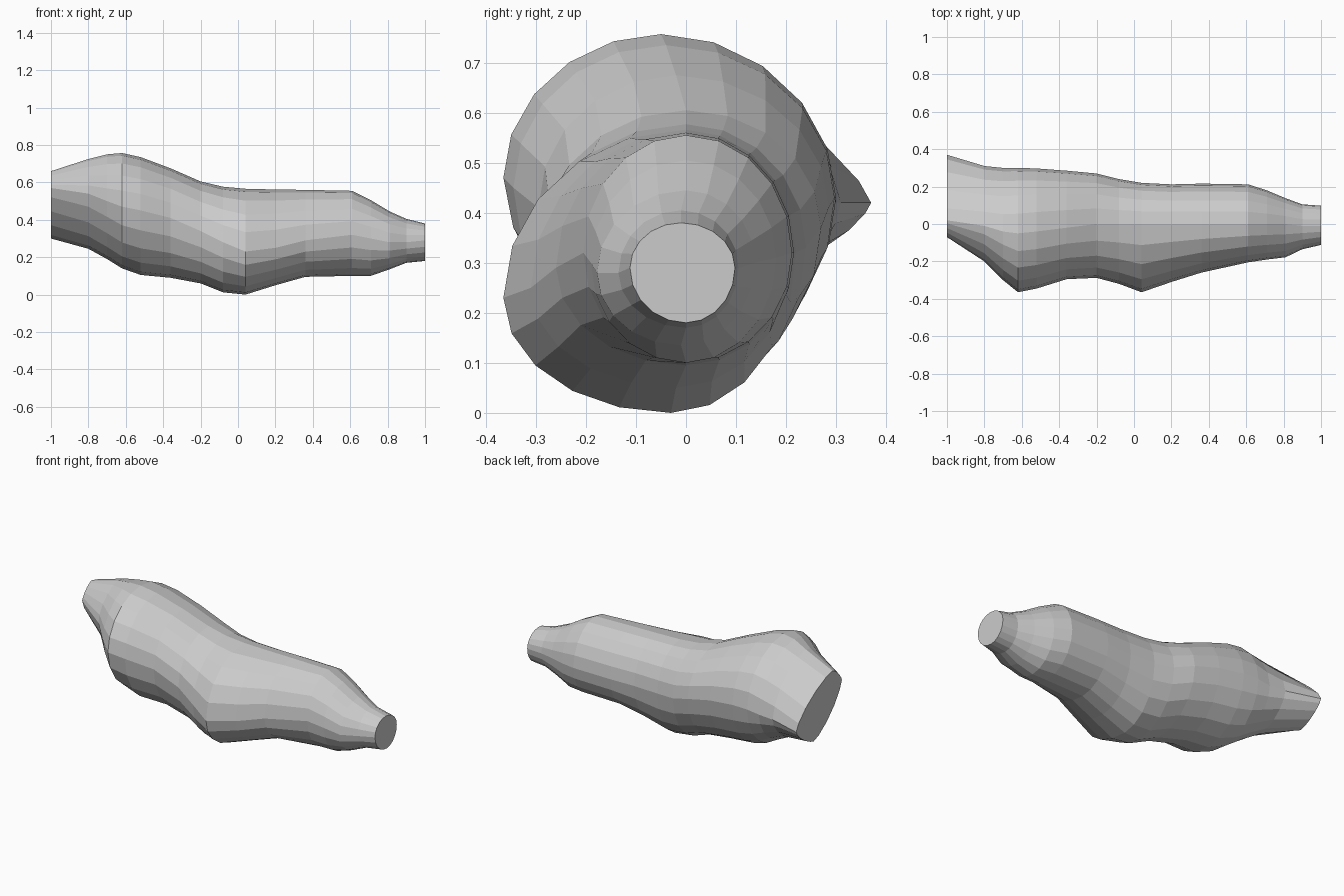
import bpy, bmesh, math

# Cross-sections along the body:
# x, left y, z of left point, right y, z of right point, bottom z, y of bottom, top z, y of top
SECTIONS = [
    (-1.00, -0.07, 0.57, 0.37, 0.42, 0.30, 0.20, 0.66, 0.02),
    (-0.80, -0.20, 0.54, 0.31, 0.42, 0.245, 0.11, 0.725, -0.01),
    (-0.70, -0.30, 0.50, 0.30, 0.42, 0.19, 0.07, 0.75, -0.04),
    (-0.62, -0.365, 0.47, 0.30, 0.43, 0.14, 0.03, 0.757, -0.05),
    (-0.52, -0.345, 0.45, 0.297, 0.43, 0.105, 0.0, 0.735, -0.04),
    (-0.36, -0.295, 0.41, 0.285, 0.41, 0.09, 0.0, 0.675, -0.02),
    (-0.20, -0.288, 0.34, 0.27, 0.37, 0.06, -0.03, 0.605, 0.0),
    (-0.08, -0.32, 0.28, 0.24, 0.33, 0.012, -0.05, 0.577, 0.0),
    (0.04, -0.365, 0.23, 0.22, 0.32, 0.0, -0.03, 0.566, 0.0),
    (0.20, -0.31, 0.25, 0.212, 0.32, 0.05, -0.02, 0.562, 0.0),
    (0.36, -0.26, 0.29, 0.216, 0.32, 0.095, 0.0, 0.560, 0.0),
    (0.61, -0.205, 0.32, 0.212, 0.32, 0.10, 0.0, 0.555, 0.0),
    (0.71, -0.19, 0.30, 0.18, 0.31, 0.10, 0.0, 0.505, 0.0),
    (0.81, -0.178, 0.28, 0.138, 0.30, 0.135, -0.01, 0.445, 0.0),
    (0.90, -0.135, 0.28, 0.105, 0.29, 0.17, 0.0, 0.405, -0.01),
    (1.00, -0.112, 0.29, 0.098, 0.29, 0.18, 0.0, 0.380, -0.01),
]
SIDES = 20


def ring_points(x, yl, zl, yr, zr, zb, yb, zt, yt):
    """Four elliptical quarters joining the left, top, right and bottom points."""
    power = 1 + 0.45 * max(0, (-0.6 - x) / 0.4)
    pts = []
    for i in range(SIDES):
        a = 2 * math.pi * i / SIDES
        c, s = math.cos(a), math.sin(a)
        side_y, side_z = (yr, zr) if c > 0 else (yl, zl)
        cap_y, cap_z = (yt, zt) if s > 0 else (yb, zb)
        u = max(abs(c), 1e-9) ** power
        v = max(abs(s), 1e-9) ** power
        pts.append((x, cap_y + (side_y - cap_y) * u, side_z + (cap_z - side_z) * v))
    return pts


# Lofted, flat-shaded body with capped ends
bm = bmesh.new()
rings = [[bm.verts.new(p) for p in ring_points(*s)] for s in SECTIONS]
for a, b in zip(rings, rings[1:]):
    for i in range(SIDES):
        j = (i + 1) % SIDES
        bm.faces.new((a[i], a[j], b[j], b[i]))
bm.faces.new(rings[0])
bm.faces.new(rings[-1])
bmesh.ops.recalc_face_normals(bm, faces=bm.faces)
mesh = bpy.data.meshes.new("tapered_body")
bm.to_mesh(mesh)
bm.free()
bpy.context.collection.objects.link(bpy.data.objects.new("tapered_body", mesh))
